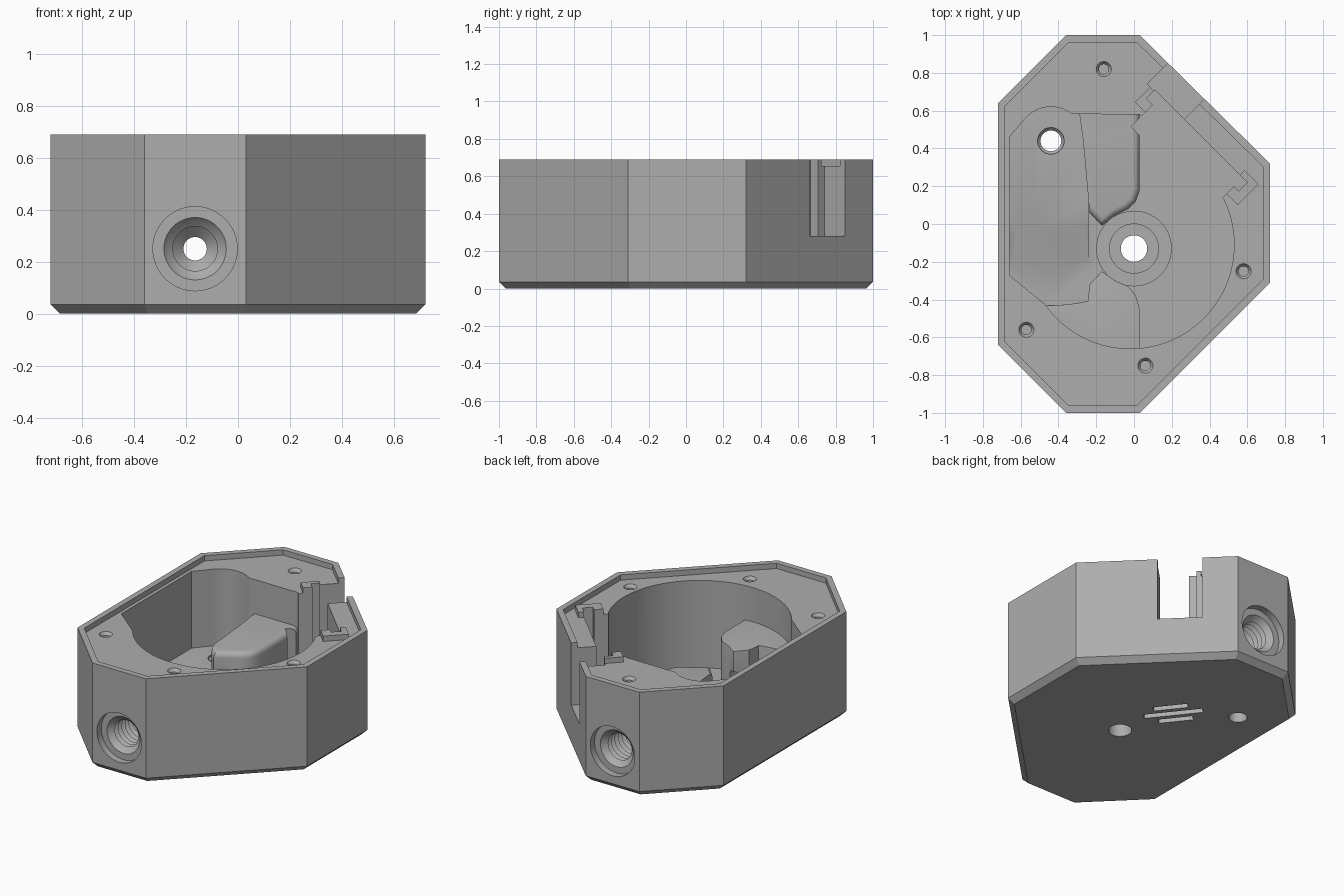
import bpy, bmesh, math
from math import cos, sin, radians
from mathutils import Matrix, Vector

if "Cube" in bpy.data.objects:
    bpy.data.objects.remove(bpy.data.objects["Cube"])

grey = bpy.data.materials.new("plain grey")
grey.use_nodes = True
colour = (0.42, 0.42, 0.42, 1)
grey.diffuse_color = colour
grey.node_tree.nodes["Principled BSDF"].inputs["Base Color"].default_value = colour


def finish(bm, name):
    bmesh.ops.recalc_face_normals(bm, faces=bm.faces)
    mesh = bpy.data.meshes.new(name)
    bm.to_mesh(mesh)
    bm.free()
    mesh.materials.append(grey)
    ob = bpy.data.objects.new(name, mesh)
    bpy.context.collection.objects.link(ob)
    return ob


def prism(name, outline, z0, z1, bevel=0, rule=None, segments=1):
    """Extruded outline; edges chosen by rule(edge midpoint) are bevelled."""
    bm = bmesh.new()
    face = bm.faces.new([bm.verts.new((x, y, z0)) for x, y in outline])
    top = bmesh.ops.extrude_face_region(bm, geom=[face])["geom"]
    for v in top:
        if isinstance(v, bmesh.types.BMVert):
            v.co.z = z1
    bmesh.ops.recalc_face_normals(bm, faces=bm.faces)
    if bevel:
        edges = [e for e in bm.edges if rule((e.verts[0].co + e.verts[1].co) / 2)]
        bmesh.ops.bevel(bm, geom=edges, offset=bevel, segments=segments,
                        profile=0.5, affect='EDGES', clamp_overlap=True)
    return finish(bm, name)


def lathe(name, profile, matrix, sides=64):
    """Closed solid of revolution from (radius, height) pairs."""
    bm = bmesh.new()
    rings = [[bm.verts.new(matrix @ Vector((r * cos(math.tau * i / sides),
                                            r * sin(math.tau * i / sides), h)))
              for i in range(sides)] for r, h in profile]
    for a, b in zip(rings, rings[1:]):
        for i in range(sides):
            j = (i + 1) % sides
            bm.faces.new((a[i], a[j], b[j], b[i]))
    bm.faces.new(rings[0])
    bm.faces.new(rings[-1])
    return finish(bm, name)


def upright(name, x, y, profile):
    return lathe(name, profile, Matrix.Translation((x, y, 0)))


def rect(x0, x1, y0, y1):
    return [(x0, y0), (x1, y0), (x1, y1), (x0, y1)]


def diagonal(s0, s1, q0, q1):
    """Rectangle aligned to the slanted wall, s = x + y and q = x - y."""
    return [((s + q) / 2, (s - q) / 2) for s, q in rect(s0, s1, q0, q1)]


def arc(cx, cy, r, a0, a1, n):
    return [(cx + r * cos(radians(a0 + (a1 - a0) * i / n)),
             cy + r * sin(radians(a0 + (a1 - a0) * i / n))) for i in range(n + 1)]


def combine(target, tool, operation):
    mod = target.modifiers.new("combine", 'BOOLEAN')
    mod.operation, mod.solver, mod.object = operation, 'EXACT', tool
    bpy.context.view_layer.objects.active = target
    bpy.ops.object.modifier_apply(modifier=mod.name)
    bpy.data.objects.remove(tool)


def cut(tool):
    combine(body, tool, 'DIFFERENCE')


def add(tool):
    combine(body, tool, 'UNION')


HEIGHT, DECK, FLOOR = 0.69, 0.655, 0.08
PIVOT = (-0.44, 0.44)
HUB = (0, -0.13)
PORT_X, PORT_Z = -0.165, 0.25

# Octagonal shell with a chamfered base
body = prism("housing",
             [(-.36, -1), (.03, -1), (.72, -.31), (.72, .32),
              (.03, 1), (-.36, 1), (-.72, .64), (-.72, -.64)],
             0, HEIGHT, 0.036, lambda m: m.z < 0.01)

# Recessed deck inside the rim
cut(prism("deck_cutter",
          [(-.345, -.962), (.014, -.962), (.682, -.294), (.682, .304),
           (.014, .962), (-.345, .962), (-.682, .625), (-.682, -.625)], DECK, 0.8))

# Main chamber: round bowl joined to the side channel
bowl = arc(-0.02, -0.11, 0.55, 26, -145, 48)
lobe = arc(*PIVOT, 0.18, 140, 52, 16)
cut(prism("chamber_cutter",
          bowl + [(-.66, -.27), (-.66, .46)] + lobe + [(.03, .58)], FLOOR, 0.9))

# Raised side channel with a curved ramp
ramp = upright("channel_floor", *PIVOT, [(0.68, 0.04), (0.67, FLOOR), (0.48, 0.15)])
combine(ramp, prism("channel_clip", rect(-.69, -.24, -.3, .62), 0, 0.5), 'INTERSECT')
add(ramp)

# Hub pad around the main bore
pad = upright("hub_pad", *HUB, [(0.2, 0.04), (0.2, 0.105)])
add(pad)

# Rounded port blocks inside the chamber
add(prism("back_port_block",
          [(-.3, .66), (-.27, .45), (-.235, .06), (-.17, -.01), (-.1, .045),
           (-.03, .08), (.01, .12), (.03, .18), (.03, .66)],
          0.04, 0.43, 0.035, lambda m: m.z > 0.42 and m.x > -.21 and m.y < .6, 4))
add(prism("front_port_block",
          arc(*PIVOT, 0.87, 259, 283, 12)
          + [(-.235, -.32), (-.17, -.25), (-.1, -.3), (-.03, -.33),
             (.01, -.38), (.03, -.45), (.03, -.75), (-.6, -.75)],
          0.04, 0.43, 0.035, lambda m: m.z > 0.42 and m.y > -.7 and m.x > -.59, 4))

# Guide posts and the slot they hold along the slanted wall
for q0, q1 in ((-.64, -.5), (.3, .45)):
    add(prism("guide_post", diagonal(.65, .87, q0, q1), 0.05, HEIGHT))
cut(prism("slot_opening_cutter", diagonal(.5, .74, -.53, .33), FLOOR + .001, 0.9))
cut(prism("slot_cutter", diagonal(.73, .82, -.6, .38), FLOOR + .002, 0.9))

# Notch through the slanted outer wall
cut(prism("notch_cutter", diagonal(.81, 1.2, -.67, -.29), 0.28, 0.9))

# Vertical bores
cut(upright("hub_bore", *HUB, [(.07, -.1), (.07, .088), (.13, .088), (.13, .3)]))
cut(upright("pivot_bore", *PIVOT, [(.055, -.1), (.055, .125), (.07, .14), (.07, .4)]))
for x, y in ((-.16, .82), (.58, -.25), (-.57, -.56), (.06, -.75)):
    cut(upright("screw_hole", x, y, [(.026, .5), (.026, .635), (.04, DECK), (.04, .8)]))

# Threaded ports, front and back, leading into a narrow bore
thread = []
for i in range(9):
    y = 0.06 + i * 0.036
    thread += [(0.108, y), (0.086, y + 0.018)]
port = [(0.162, -0.1), (0.162, 0.045), (0.12, 0.045)] + thread
port += [(0.086, 0.4), (0.045, 0.44), (0.045, 1.02)]
for side in (-1, 1):
    place = Matrix.Translation((PORT_X, side, PORT_Z)) @ Matrix.Rotation(
        side * radians(90), 4, 'X')
    cut(lathe("port_cutter", port, place, 48))

# Three blind grooves under the base
along, across = Vector((-.62, .785)), Vector((.785, .62))
centre = Vector((-.113, .228))
for offset, half in ((-.075, .105), (0, .18), (.075, .105)):
    mid = centre + across * offset
    cut(prism("groove_cutter",
              [tuple(mid + along * a + across * b)
               for a, b in rect(-half, half, -.022, .022)], -0.1, 0.035))

# Smooth the round walls, keep the edges sharp
bpy.ops.object.select_all(action='DESELECT')
body.select_set(True)
bpy.context.view_layer.objects.active = body
bpy.ops.object.shade_smooth_by_angle(angle=radians(30))
